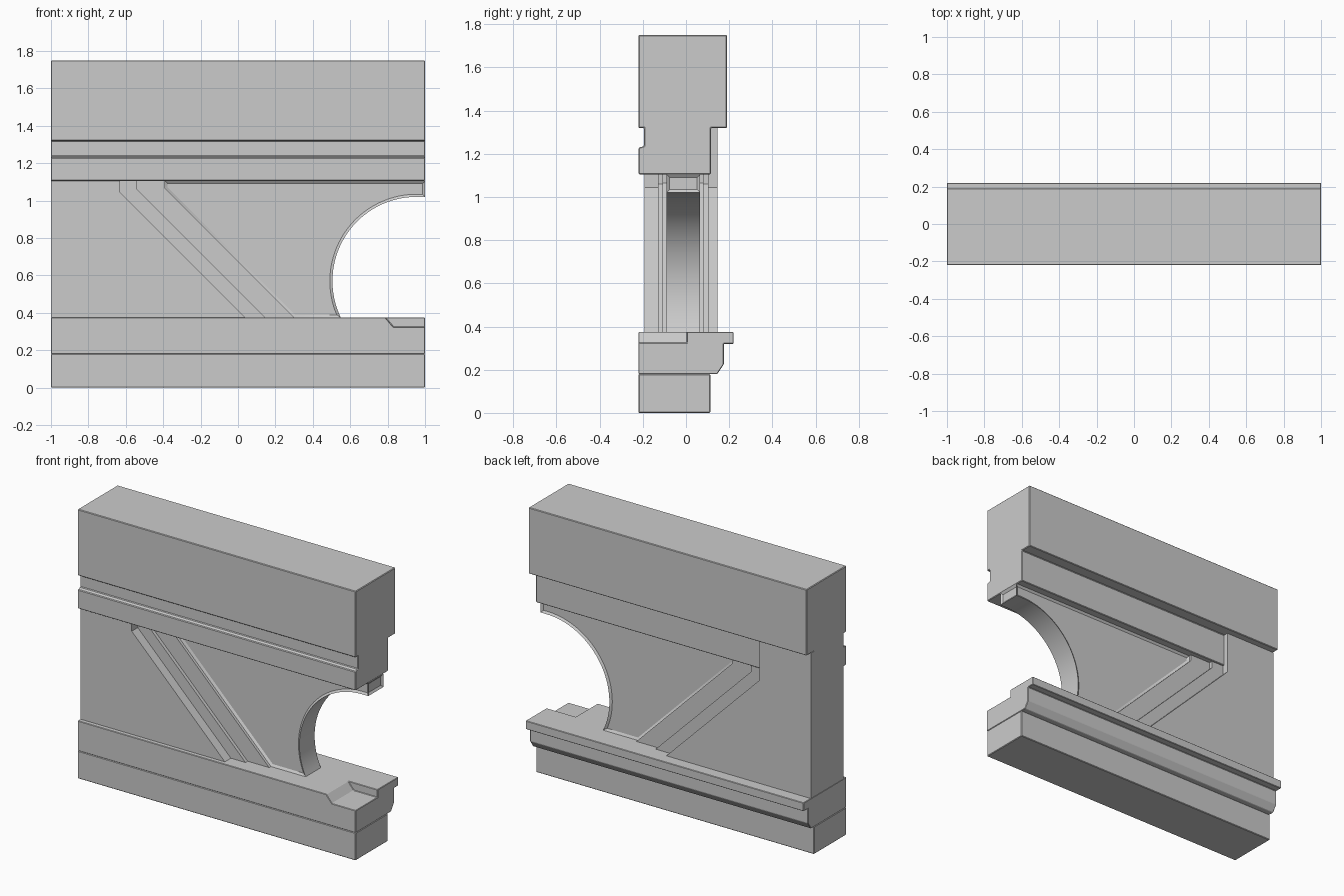
import bpy, bmesh, math
from mathutils import Vector

if "Cube" in bpy.data.objects:
    bpy.data.objects.remove(bpy.data.objects["Cube"])


def prism(name, outline, axis, lo, hi, bevel=0.0):
    """Extrude a 2D outline: axis 'X' uses (y, z) points, axis 'Y' uses (x, z) points."""
    bm = bmesh.new()
    place = (lambda a, b: (lo, a, b)) if axis == 'X' else (lambda a, b: (a, lo, b))
    face = bm.faces.new([bm.verts.new(place(a, b)) for a, b in outline])
    ext = bmesh.ops.extrude_face_region(bm, geom=[face])
    move = Vector((hi - lo, 0, 0)) if axis == 'X' else Vector((0, hi - lo, 0))
    bmesh.ops.translate(bm, vec=move, verts=[g for g in ext['geom'] if isinstance(g, bmesh.types.BMVert)])
    bmesh.ops.recalc_face_normals(bm, faces=bm.faces)
    mesh = bpy.data.meshes.new(name)
    bm.to_mesh(mesh)
    bm.free()
    obj = bpy.data.objects.new(name, mesh)
    bpy.context.collection.objects.link(obj)
    if bevel:
        mod = obj.modifiers.new("edge_bevel", 'BEVEL')
        mod.width = bevel
        mod.segments = 1
    return obj


# plinth, moulded sill and stepped lintel run the full width
prism("plinth", [(-.22, 0), (.113, 0), (.113, .18), (-.22, .18)], 'X', -1, 1, .004)
sill = prism("sill", [(-.22, .18), (.145, .18), (.175, .225), (.175, .32), (.22, .32),
                      (.22, .375), (-.22, .375)], 'X', -1, 1)
prism("lintel", [(-.22, 1.105), (.115, 1.105), (.115, 1.32), (.19, 1.32), (.19, 1.75),
                 (-.22, 1.75), (-.22, 1.32), (-.195, 1.32), (-.195, 1.236), (-.22, 1.228)],
      'X', -1, 1, .004)

# sloped pocket cut into the front right of the sill
cutter = prism("pocket_cutter", [(.75, .42), (.83, .325), (1.1, .325), (1.1, .42)], 'Y', -.3, .005)
cutter.hide_render = True
cutter.hide_viewport = True
cut = sill.modifiers.new("pocket", 'BOOLEAN')
cut.operation = 'DIFFERENCE'
cut.solver = 'EXACT'
cut.object = cutter
bev = sill.modifiers.new("edge_bevel", 'BEVEL')
bev.width = .003
bev.segments = 1

# wall layers step inward along three diagonals that share a short vertical top
BOTTOM, TOP = .375, 1.105


def diagonal(x_top, x_foot, top):
    return [(x_top, top), (x_top, BOTTOM + x_foot - x_top), (x_foot, BOTTOM)]


prism("outer_wall", [(-1, BOTTOM), (-1, 1.32)] + diagonal(-.63, .04, 1.32), 'Y', -.192, .145)
prism("outer_band", diagonal(-.63, .04, TOP)[::-1] + diagonal(-.54, .145, TOP), 'Y', -.13, .105)
prism("inner_band", diagonal(-.54, .145, TOP)[::-1] + diagonal(-.39, .30, TOP), 'Y', -.108, .082)

# arched panel with a narrow raised rim on front, back and end
cx, cz, r, n = .955, .57, .45, 40
start = math.pi + math.asin((cz - BOTTOM) / r)
arch = []
for i in range(n + 1):
    a = start + (math.pi / 2 - start) * i / n
    arch.append((cx + r * math.cos(a), cz + r * math.sin(a)))
panel = prism("arched_panel", diagonal(-.39, .30, TOP) + arch + [(1, cz + r), (1, TOP)],
              'Y', -.09, .066)
bm = bmesh.new()
bm.from_mesh(panel.data)
bm.normal_update()
rimmed = [f for f in bm.faces if abs(f.normal.y) > .9 or
          (f.normal.x > .9 and f.calc_center_median().x > .99)]
bmesh.ops.inset_individual(bm, faces=rimmed, thickness=.014, depth=-.01, use_even_offset=True)
bm.to_mesh(panel.data)
bm.free()
bpy.ops.object.select_all(action='DESELECT')
panel.select_set(True)
bpy.context.view_layer.objects.active = panel
bpy.ops.object.shade_smooth_by_angle(angle=math.radians(30))
